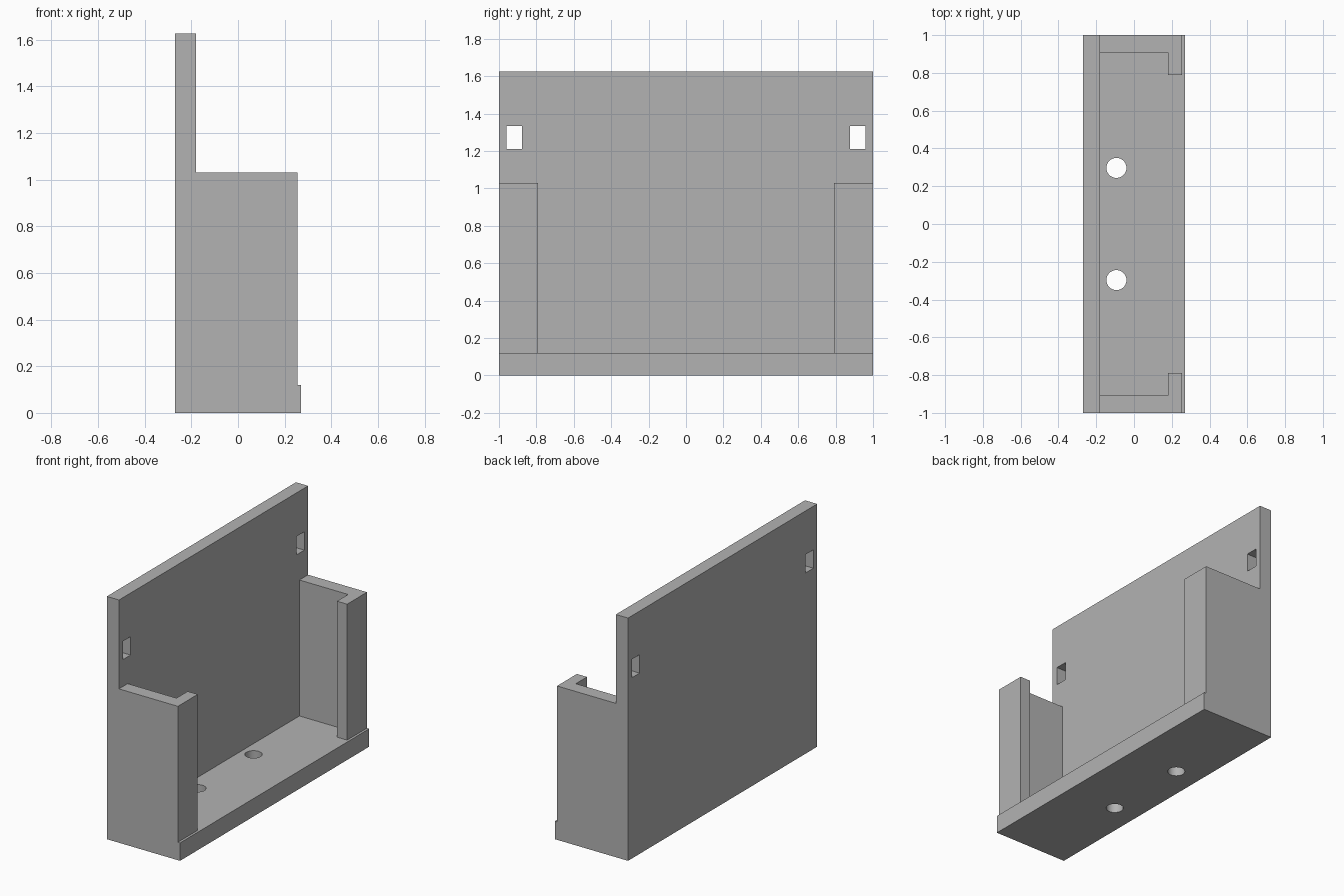
import bpy, bmesh
from mathutils import Matrix

cube = bpy.data.objects.get("Cube")
if cube:
    bpy.data.objects.remove(cube, do_unlink=True)

# Single flat grey
grey = bpy.data.materials.new("plain_grey")
grey.use_nodes = True
grey.diffuse_color = (0.45, 0.45, 0.45, 1)
grey.node_tree.nodes["Principled BSDF"].inputs["Base Color"].default_value = grey.diffuse_color

BACK, PANEL, WALL, FRONT = -0.271, -0.181, 0.255, 0.271
FLOOR, RIM, TOP = 0.12, 1.03, 1.625


def make_object(name, bm):
    bmesh.ops.recalc_face_normals(bm, faces=bm.faces[:])
    mesh = bpy.data.meshes.new(name)
    bm.to_mesh(mesh)
    bm.free()
    mesh.materials.append(grey)
    obj = bpy.data.objects.new(name, mesh)
    bpy.context.collection.objects.link(obj)
    return obj


def prism(name, outline, z0, z1):
    """Extrude an (x, y) outline from z0 to z1."""
    bm = bmesh.new()
    face = bm.faces.new([bm.verts.new((x, y, z0)) for x, y in outline])
    up = bmesh.ops.extrude_face_region(bm, geom=[face])["geom"]
    verts = [v for v in up if isinstance(v, bmesh.types.BMVert)]
    bmesh.ops.translate(bm, verts=verts, vec=(0, 0, z1 - z0))
    return make_object(name, bm)


def box(name, x0, x1, y0, y1, z0, z1):
    return prism(name, [(x0, y0), (x1, y0), (x1, y1), (x0, y1)], z0, z1)


def cylinder(name, x, y, z, radius, depth):
    bm = bmesh.new()
    bmesh.ops.create_cone(bm, cap_ends=True, segments=48, radius1=radius,
                          radius2=radius, depth=depth,
                          matrix=Matrix.Translation((x, y, z)))
    return make_object(name, bm)


def cut(target, cutter):
    """Subtract the cutter, then discard it."""
    cutter.hide_render = True
    mod = target.modifiers.new("cut", "BOOLEAN")
    mod.operation, mod.solver, mod.object = "DIFFERENCE", "EXACT", cutter
    bpy.context.view_layer.objects.active = target
    bpy.ops.object.modifier_apply(modifier=mod.name)
    bpy.data.objects.remove(cutter, do_unlink=True)


# Tall back panel and thick floor
back_panel = box("back_panel", BACK, PANEL, -1, 1, 0, TOP)
floor = box("floor", PANEL, FRONT, -1, 1, 0, FLOOR)

for side, label in ((-1, "right"), (1, "left")):
    # Side wall with an inward lip
    outline = [(PANEL, 1), (WALL, 1), (WALL, 0.79), (0.18, 0.79), (0.18, 0.908), (PANEL, 0.908)]
    prism(label + "_side_wall", [(x, side * y) for x, y in outline], FLOOR, RIM)
    # Rectangular slot through the panel
    ys = sorted((side * 0.878, side * 0.96))
    cut(back_panel, box("slot_cutter", BACK - 0.1, PANEL + 0.1, *ys, 1.21, 1.333))
    # Round hole through the floor
    cut(floor, cylinder("hole_cutter", -0.093, side * 0.297, FLOOR / 2, 0.053, 0.4))

# Smooth hole walls, sharp rims
bpy.ops.object.select_all(action="DESELECT")
floor.select_set(True)
bpy.context.view_layer.objects.active = floor
bpy.ops.object.shade_smooth_by_angle()
